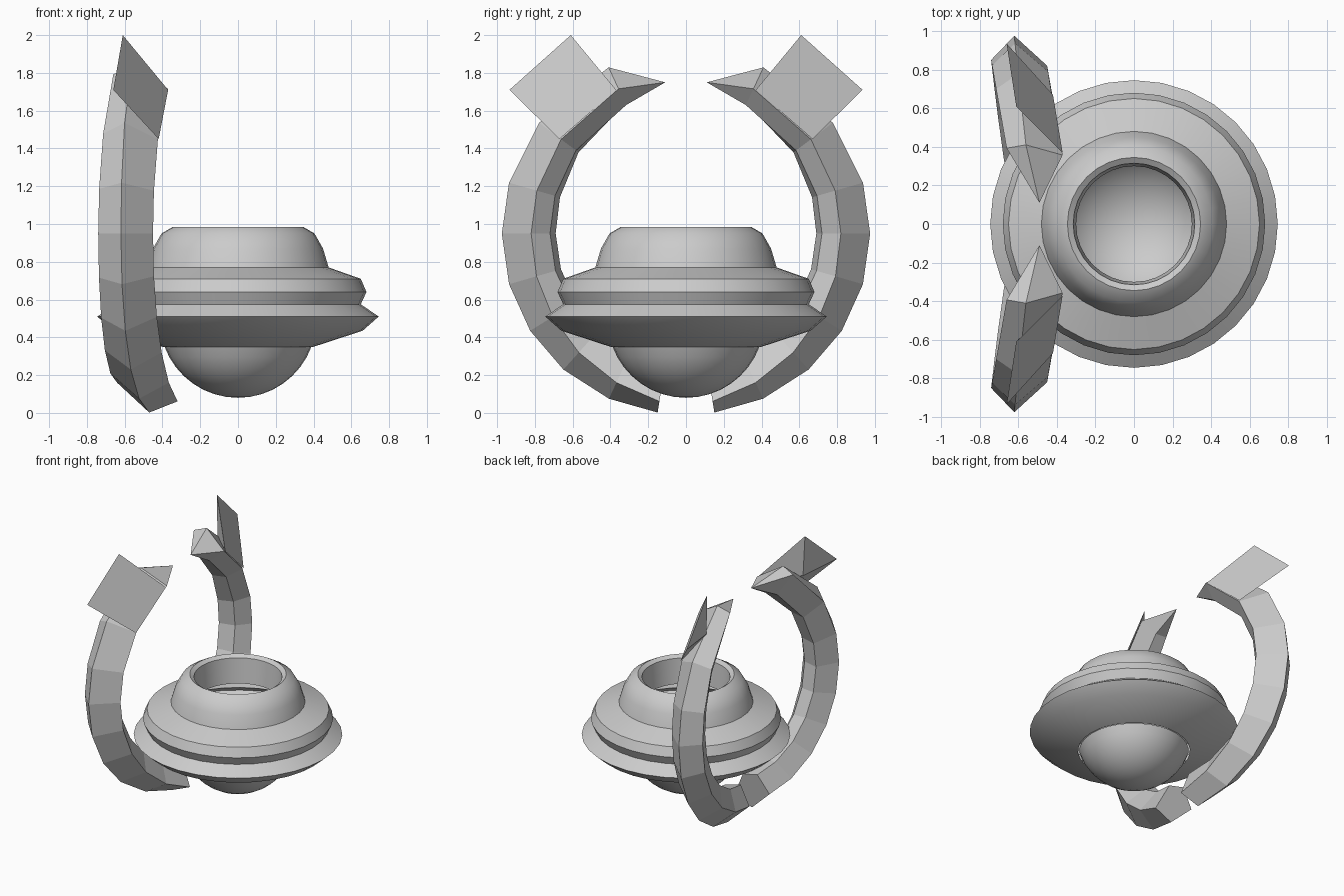
import bpy, bmesh, math
from mathutils import Vector

if "Cube" in bpy.data.objects:
    bpy.data.objects.remove(bpy.data.objects["Cube"])


def finish(name, bm, smooth=None):
    bmesh.ops.recalc_face_normals(bm, faces=bm.faces)
    me = bpy.data.meshes.new(name)
    bm.to_mesh(me)
    bm.free()
    ob = bpy.data.objects.new(name, me)
    bpy.context.collection.objects.link(ob)
    if smooth:
        bpy.ops.object.select_all(action='DESELECT')
        ob.select_set(True)
        bpy.context.view_layer.objects.active = ob
        bpy.ops.object.shade_smooth_by_angle(angle=math.radians(smooth))
    return ob


def lathe(name, profile, segs=32, smooth=35):
    bm = bmesh.new()
    vs = [bm.verts.new((r, 0, z)) for r, z in profile]
    es = [bm.edges.new(p) for p in zip(vs, vs[1:])]
    bmesh.ops.spin(bm, geom=vs + es, cent=(0, 0, 0), axis=(0, 0, 1),
                   angle=math.tau, steps=segs, use_merge=True)
    bmesh.ops.remove_doubles(bm, verts=bm.verts, dist=1e-4)
    return finish(name, bm, smooth)


def mirror_y(ob):
    ob.modifiers.new("mirror", 'MIRROR').use_axis = (False, True, False)


# Round body: open bowl, sharp flange, bulging ring, hollow collar
R, CZ = 0.415, 0.495
bowl = [(R * math.sin(a), CZ - R * math.cos(a))
        for a in (math.radians(i * 70 / 8) for i in range(9))]
lathe("bowl", bowl)
lathe("flange", [(0.40, 0.35), (0.66, 0.435), (0.745, 0.51), (0.65, 0.575)], smooth=25)
lathe("ring", [(0.65, 0.575), (0.68, 0.64), (0.65, 0.71), (0.48, 0.77)], smooth=45)
lathe("collar", [(0.48, 0.77), (0.45, 0.87), (0.405, 0.95), (0.345, 0.985),
                 (0.315, 0.965), (0.30, 0.77)], smooth=40)

# Curved arm: five edges, each (x, radius) at the foot, the middle and the head
edges = [((-0.47, 0.96), (-0.62, 0.975), (-0.56, 0.97)),
         ((-0.32, 0.90), (-0.45, 0.82), (-0.37, 0.845)),
         ((-0.42, 0.69), (-0.53, 0.72), (-0.47, 0.75)),
         ((-0.55, 0.66), (-0.65, 0.69), (-0.57, 0.76)),
         ((-0.64, 0.80), (-0.74, 0.85), (-0.66, 0.93))]
bm = bmesh.new()
rings = []
for deg in (9, 25, 42, 58, 74, 90, 106, 127, 155):
    end, lim = (0, 9) if deg < 90 else (2, 155)
    w = ((deg - 90) / (lim - 90)) ** 2
    t = math.radians(deg)
    ring = []
    for e in edges:
        x, r = (m + (k - m) * w for m, k in zip(e[1], e[end]))
        ring.append(bm.verts.new((x, -r * math.sin(t), 0.95 - r * math.cos(t))))
    rings.append(ring)
for a, b in zip(rings, rings[1:]):
    for i in range(5):
        j = (i + 1) % 5
        bm.faces.new((a[i], a[j], b[j], b[i]))
bm.faces.new(rings[0])
# Pointed tip
tip = bm.verts.new((-0.49, -0.11, 1.75))
for i in range(5):
    bm.faces.new((rings[-1][i], rings[-1][(i + 1) % 5], tip))
mirror_y(finish("arm", bm))

# Diamond plate on the arm head, with a shallow pointed back
bm = bmesh.new()
quad = [bm.verts.new(c) for c in ((-0.61, -0.61, 2.0), (-0.37, -0.37, 1.71),
                                  (-0.42, -0.67, 1.45), (-0.66, -0.935, 1.71))]
bm.faces.new(quad)
apex = bm.verts.new(Vector((-0.60, -0.60, 1.69)))
for i in range(4):
    bm.faces.new((quad[i], quad[(i + 1) % 4], apex))
mirror_y(finish("arm_head", bm))
